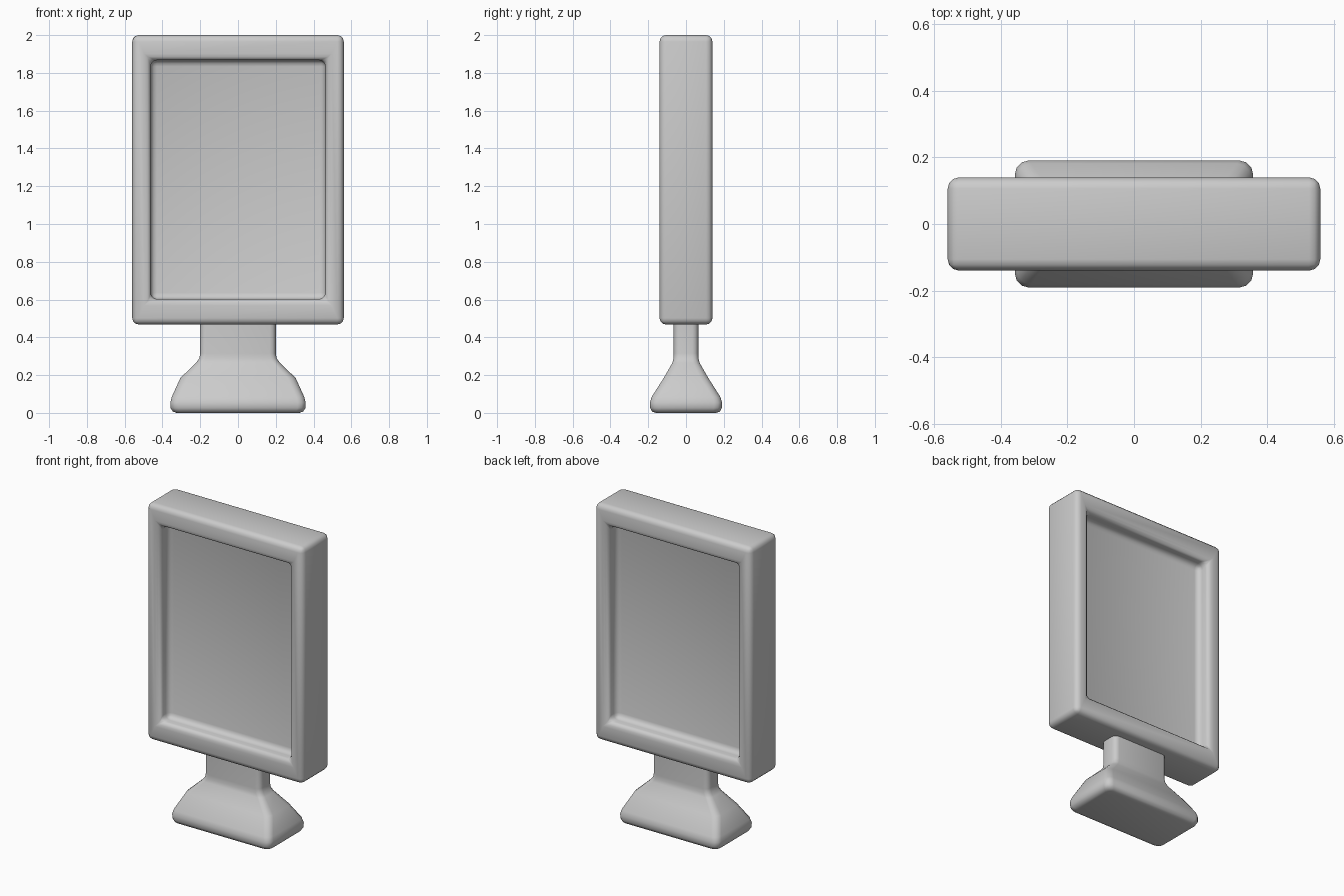
import bpy, bmesh, math

cube = bpy.data.objects.get("Cube")
if cube:
    bpy.data.objects.remove(cube, do_unlink=True)

grey = bpy.data.materials.new("plain_grey")
grey.use_nodes = True
colour = (0.6, 0.6, 0.6, 1)
grey.diffuse_color = colour
grey.node_tree.nodes["Principled BSDF"].inputs["Base Color"].default_value = colour


def make_object(name, bm, angle=50):
    bmesh.ops.recalc_face_normals(bm, faces=bm.faces)
    mesh = bpy.data.meshes.new(name)
    bm.to_mesh(mesh)
    bm.free()
    mesh.materials.append(grey)
    obj = bpy.data.objects.new(name, mesh)
    bpy.context.collection.objects.link(obj)
    bpy.ops.object.select_all(action="DESELECT")
    obj.select_set(True)
    bpy.context.view_layer.objects.active = obj
    bpy.ops.object.shade_smooth_by_angle(angle=math.radians(angle))
    return obj


# Display frame: a box with a deeply recessed panel on both broad sides
HALF_W, HALF_D, LOW, HIGH = 0.56, 0.14, 0.468, 2.0
OPEN_W, OPEN_LOW, OPEN_HIGH, DEPTH = 0.463, 0.602, 1.868, 0.095
middle = (LOW + HIGH) / 2
bm = bmesh.new()
bmesh.ops.create_cube(bm, size=2)
for v in bm.verts:
    v.co = (v.co.x * HALF_W, v.co.y * HALF_D, middle + v.co.z * (HIGH - LOW) / 2)
for face in [f for f in bm.faces if abs(f.normal.y) > 0.9]:
    side = math.copysign(1, face.normal.y)
    bmesh.ops.inset_individual(bm, faces=[face], thickness=0.05)
    for v in face.verts:
        v.co.x = math.copysign(OPEN_W, v.co.x)
        v.co.z = OPEN_HIGH if v.co.z > middle else OPEN_LOW
    panel = bmesh.ops.extrude_discrete_faces(bm, faces=[face])["faces"][0]
    bmesh.ops.translate(bm, verts=panel.verts, vec=(0, -side * DEPTH, 0))
bmesh.ops.bevel(bm, geom=[e for e in bm.edges if e.calc_face_angle(0) > 0.5],
                offset=0.034, segments=3, profile=0.5, affect="EDGES")
make_object("display_frame", bm)


# Stand: rounded rectangular sections lofted from the foot to the neck
def section(bm, half_x, half_y, z, radius, steps=3):
    ring = []
    for corner, (sx, sy) in enumerate([(1, 1), (-1, 1), (-1, -1), (1, -1)]):
        for i in range(steps + 1):
            a = (corner + i / steps) * math.pi / 2
            ring.append(bm.verts.new((sx * (half_x - radius) + radius * math.cos(a),
                                      sy * (half_y - radius) + radius * math.sin(a), z)))
    return ring


# half width, half depth, height, corner radius
sections = [(0.325, 0.16, 0.0, 0.03), (0.345, 0.18, 0.007, 0.038),
            (0.357, 0.19, 0.026, 0.042), (0.358, 0.191, 0.055, 0.042),
            (0.351, 0.182, 0.084, 0.042), (0.305, 0.118, 0.185, 0.042),
            (0.222, 0.072, 0.265, 0.034), (0.205, 0.066, 0.288, 0.032),
            (0.2, 0.065, 0.315, 0.032), (0.2, 0.065, 0.5, 0.032)]
bm = bmesh.new()
rings = [section(bm, *s) for s in sections]
count = len(rings[0])
for a, b in zip(rings, rings[1:]):
    for i in range(count):
        j = (i + 1) % count
        bm.faces.new((a[i], a[j], b[j], b[i]))
bm.faces.new(rings[0])
bm.faces.new(rings[-1])
make_object("stand", bm)
